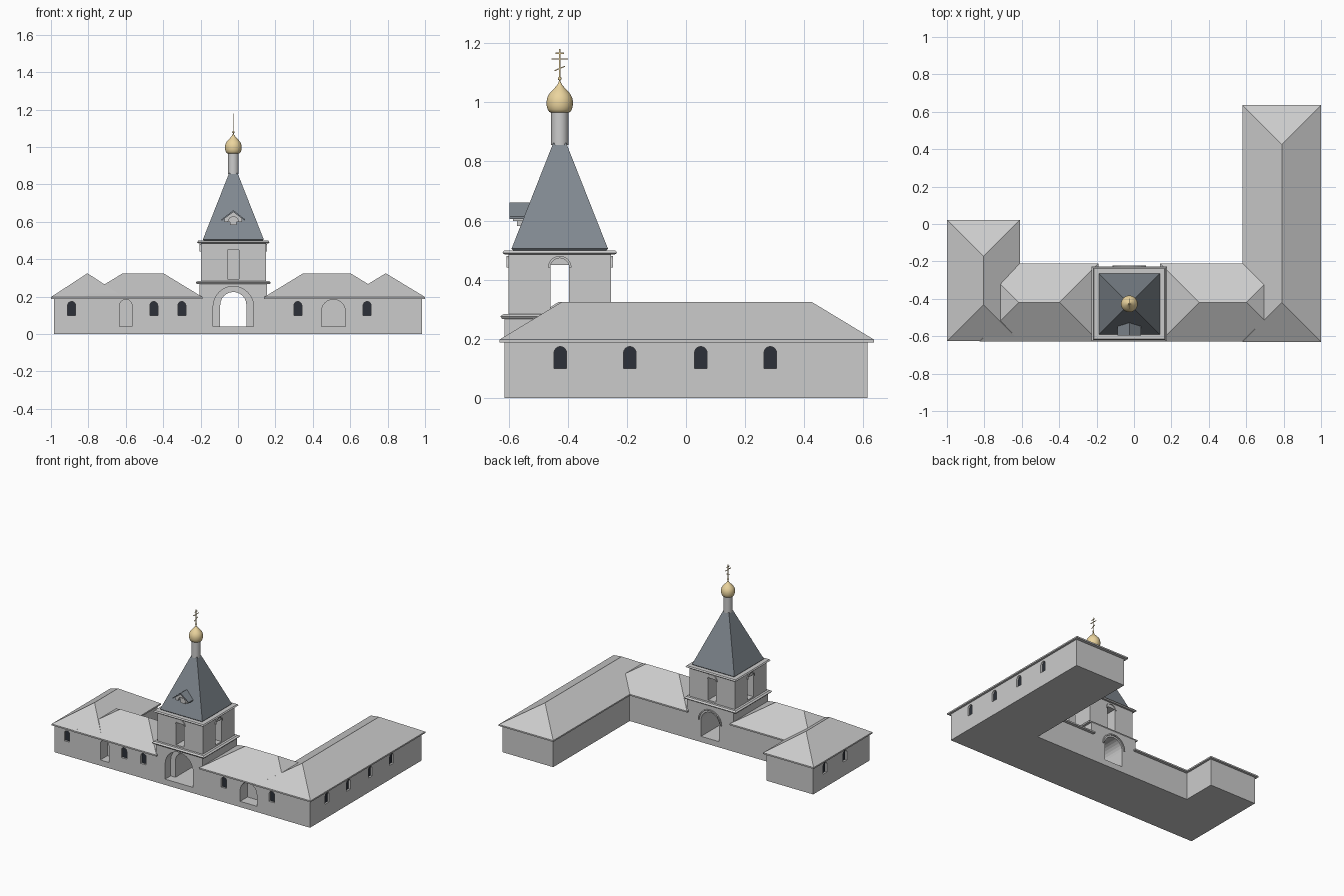
import bpy, bmesh, math
from mathutils import Vector

if "Cube" in bpy.data.objects:
    bpy.data.objects.remove(bpy.data.objects["Cube"])

TX, TY = -0.025, -0.427          # tower axis


def material(name, rgb):
    m = bpy.data.materials.new(name)
    m.diffuse_color = (*rgb, 1)
    m.use_nodes = True
    m.node_tree.nodes["Principled BSDF"].inputs["Base Color"].default_value = m.diffuse_color
    return m


GOLD = material("gilding", (0.83, 0.66, 0.34))
SLATE = material("slate", (0.22, 0.25, 0.28))
GLASS = material("dark_glass", (0.025, 0.03, 0.04))


def make(name, verts, faces, mat=None):
    me = bpy.data.meshes.new(name)
    me.from_pydata(verts, [], faces)
    bm = bmesh.new()
    bm.from_mesh(me)
    bmesh.ops.recalc_face_normals(bm, faces=bm.faces)
    bm.to_mesh(me)
    bm.free()
    ob = bpy.data.objects.new(name, me)
    bpy.context.collection.objects.link(ob)
    if mat:
        me.materials.append(mat)
    return ob


def prism(name, pts, axis, a, b, mat=None):
    """Extrude a 2D outline from a to b along an axis."""
    put = {"x": lambda p, t: (t, p[0], p[1]),
           "y": lambda p, t: (p[0], t, p[1]),
           "z": lambda p, t: (p[0], p[1], t)}[axis]
    n = len(pts)
    verts = [put(p, a) for p in pts] + [put(p, b) for p in pts]
    faces = [list(range(n)), list(range(n, 2 * n))]
    faces += [[i, (i + 1) % n, n + (i + 1) % n, n + i] for i in range(n)]
    return make(name, verts, faces, mat)


def frustum(name, h0, z0, h1, z1, mat=None, cx=TX, cy=TY):
    sq = [(-1, -1), (1, -1), (1, 1), (-1, 1)]
    verts = [(cx + x * h, cy + y * h, z) for h, z in ((h0, z0), (h1, z1)) for x, y in sq]
    faces = [(0, 1, 2, 3), (4, 5, 6, 7)]
    faces += [(i, (i + 1) % 4, 4 + (i + 1) % 4, 4 + i) for i in range(4)]
    return make(name, verts, faces, mat)


def arc(c, z, r, n=12):
    return [(c + r * math.cos(math.pi * i / n), z + r * math.sin(math.pi * i / n))
            for i in range(n + 1)]


def arch(c, r, z0, top):
    return [(c - r, z0), (c + r, z0)] + arc(c, top - r, r)


def hood(name, c, z, r, axis, a, b):
    return prism(name, arc(c, z, r) + arc(c, z, r - 0.008)[::-1], axis, a, b)


def rect(c, w, z0, z1):
    return [(c - w, z0), (c + w, z0), (c + w, z1), (c - w, z1)]


def cut(ob, cutter):
    m = ob.modifiers.new("cut", "BOOLEAN")
    m.operation, m.solver, m.object = "DIFFERENCE", "EXACT", cutter
    bpy.context.view_layer.objects.active = ob
    bpy.ops.object.modifier_apply(modifier=m.name)
    bpy.data.objects.remove(cutter)


def window(ob, c, axis, face, inward):
    """Arched recess with a dark pane at its back."""
    pts = arch(c, 0.021, 0.10, 0.174)
    cut(ob, prism("cutter", pts, axis, face - inward * 0.02, face + inward * 0.016))
    prism("window_pane", pts, axis, face + inward * 0.013, face + inward * 0.017, GLASS)


def hip_roof(name, x0, x1, y0, y1, za=0.188, zb=0.198, top=0.325):
    """Hipped roof with a thin fascia; ridge follows the longer side."""
    r = min(x1 - x0, y1 - y0) / 2
    ring = [(x0, y0), (x1, y0), (x1, y1), (x0, y1)]
    verts = [(x, y, z) for z in (za, zb) for x, y in ring]
    faces = [(0, 1, 2, 3)] + [(i, (i + 1) % 4, 4 + (i + 1) % 4, 4 + i) for i in range(4)]
    if x1 - x0 > y1 - y0:
        ym = (y0 + y1) / 2
        verts += [(x0 + r, ym, top), (x1 - r, ym, top)]
        faces += [(4, 5, 9, 8), (5, 6, 9), (6, 7, 8, 9), (7, 4, 8)]
    else:
        xm = (x0 + x1) / 2
        verts += [(xm, y0 + r, top), (xm, y1 - r, top)]
        faces += [(4, 5, 8), (5, 6, 9, 8), (6, 7, 9), (7, 4, 8, 9)]
    return make(name, verts, faces)


def lathe(name, prof, mat=None, n=32):
    verts = [(TX + r * math.cos(2 * math.pi * i / n), TY + r * math.sin(2 * math.pi * i / n), z)
             for r, z in prof for i in range(n)]
    faces = [[j * n + i, j * n + (i + 1) % n, (j + 1) * n + (i + 1) % n, (j + 1) * n + i]
             for j in range(len(prof) - 1) for i in range(n)]
    faces += [list(range(n)), list(range((len(prof) - 1) * n, len(prof) * n))]
    ob = make(name, verts, faces, mat)
    bpy.ops.object.select_all(action="DESELECT")
    ob.select_set(True)
    bpy.context.view_layer.objects.active = ob
    bpy.ops.object.shade_smooth_by_angle(angle=math.radians(40))
    return ob


# Wing walls
F, B = -0.613, -0.23
left = prism("left_walls", [(-.985, F), (-.205, F), (-.205, B), (-.625, B),
                            (-.625, .005), (-.985, .005)], "z", 0, 0.19)
right = prism("right_walls", [(.155, F), (.985, F), (.985, .613), (.595, .613),
                              (.595, B), (.155, B)], "z", 0, 0.19)
cut(left, prism("cutter", arch(-0.6, 0.033, 0.04, 0.185), "y", F - 0.05, F + 0.08))
cut(right, prism("cutter", arch(0.51, 0.064, 0.04, 0.185), "y", F - 0.05, F + 0.08))
for x in (-0.89, -0.45, -0.30):
    window(left, x, "y", F, 1)
for x in (0.32, 0.69):
    window(right, x, "y", F, 1)
for y in (-0.425, -0.19, 0.05, 0.285):
    window(right, y, "x", 0.985, -1)
for y in (-0.125, -0.345):
    window(left, y, "x", -0.985, 1)

# Hipped roofs
hip_roof("left_wing_roof", -1, -0.61, -0.626, 0.022)
hip_roof("left_link_roof", -0.825, -0.19, -0.628, -0.21)
hip_roof("right_link_roof", 0.14, 0.81, -0.628, -0.21)
hip_roof("right_wing_roof", 0.58, 1, -0.63, 0.635)

# Gate storey with stepped arched passage
gate = prism("gate_storey", [(-.205, F), (.155, F), (.155, B), (-.205, B)], "z", 0, 0.272)
cut(gate, prism("cutter", arch(TX, 0.108, 0.04, 0.255), "y", F - 0.05, F + 0.06))
cut(gate, prism("cutter", arch(TX, 0.07, 0.04, 0.225), "y", F - 0.05, B + 0.05))
hood("gate_rear_hood", TX, 0.155, 0.09, "y", B - 0.002, B + 0.008)
frustum("gate_cornice", 0.195, 0.268, 0.201, 0.276)
frustum("gate_cornice_cap", 0.201, 0.276, 0.19, 0.284)

# Bell storey, open from side to side
bell = frustum("bell_storey", 0.174, 0.28, 0.174, 0.488)
cut(bell, prism("cutter", rect(TY, 0.031, 0.295, 0.45), "x", -0.4, 0.4))
for s in (-1, 1):
    a, b = sorted((TY + s * 0.075, TY + s * 0.3))
    cut(bell, prism("cutter", rect(TX, 0.031, 0.295, 0.45), "y", a, b))
    hood("bell_hood", TX, 0.441, 0.04, "y", TY + s * 0.172, TY + s * 0.18)
    hood("bell_hood", TY, 0.441, 0.04, "x", TX + s * 0.172, TX + s * 0.18)
frustum("bell_cornice", 0.186, 0.485, 0.194, 0.491)
frustum("bell_cornice_cap", 0.194, 0.491, 0.188, 0.499)

# Tent roof
frustum("tent_eave", 0.155, 0.497, 0.163, 0.505, SLATE)
frustum("tent_roof", 0.163, 0.505, 0.022, 0.862, SLATE)

# Dormer on the tent front
prism("dormer_roof", [(TX - .062, .606), (TX, .652), (TX + .062, .606), (TX + .062, .614),
                      (TX, .662), (TX - .062, .614)], "y", -0.597, -0.515, SLATE)
body = prism("dormer_body", [(TX - .046, .598), (TX + .046, .598), (TX + .046, .618),
                             (TX, .652), (TX - .046, .618)], "y", -0.585, -0.52)
cut(body, prism("cutter", arch(TX, 0.028, 0.57, 0.627), "y", -0.62, -0.565))
prism("dormer_vent", arch(TX, 0.018, 0.582, 0.616), "y", -0.572, -0.53)

# Drum, onion dome and finial
lathe("drum", [(0.029, 0.855), (0.029, 0.968)])
lathe("onion_dome", [(0.03, 0.965), (0.036, 0.968), (0.041, 0.976), (0.044, 0.988), (0.0445, 1.003),
                     (0.042, 1.016), (0.036, 1.028), (0.027, 1.039), (0.017, 1.049),
                     (0.009, 1.058), (0.004, 1.067), (0.002, 1.075)], GOLD)
lathe("finial_ball", [(0.001, 1.073), (0.005, 1.076), (0.006, 1.08), (0.005, 1.084),
                      (0.001, 1.087)], GOLD, 16)


# Three-barred cross, facing sideways
def bar(name, y0, z0, y1, z1, t=0.0018):
    d = Vector((y1 - y0, z1 - z0)).normalized() * t
    nx, nz = -d.y, d.x
    prism(name, [(TY + y0 + nx, z0 + nz), (TY + y1 + nx, z1 + nz),
                 (TY + y1 - nx, z1 - nz), (TY + y0 - nx, z0 - nz)], "x", TX - t, TX + t, GOLD)


bar("cross_post", 0, 1.08, 0, 1.18)
bar("cross_top_bar", -0.015, 1.166, 0.015, 1.166)
bar("cross_main_bar", -0.028, 1.147, 0.028, 1.147)
bar("cross_slanted_bar", -0.017, 1.107, 0.017, 1.122)
